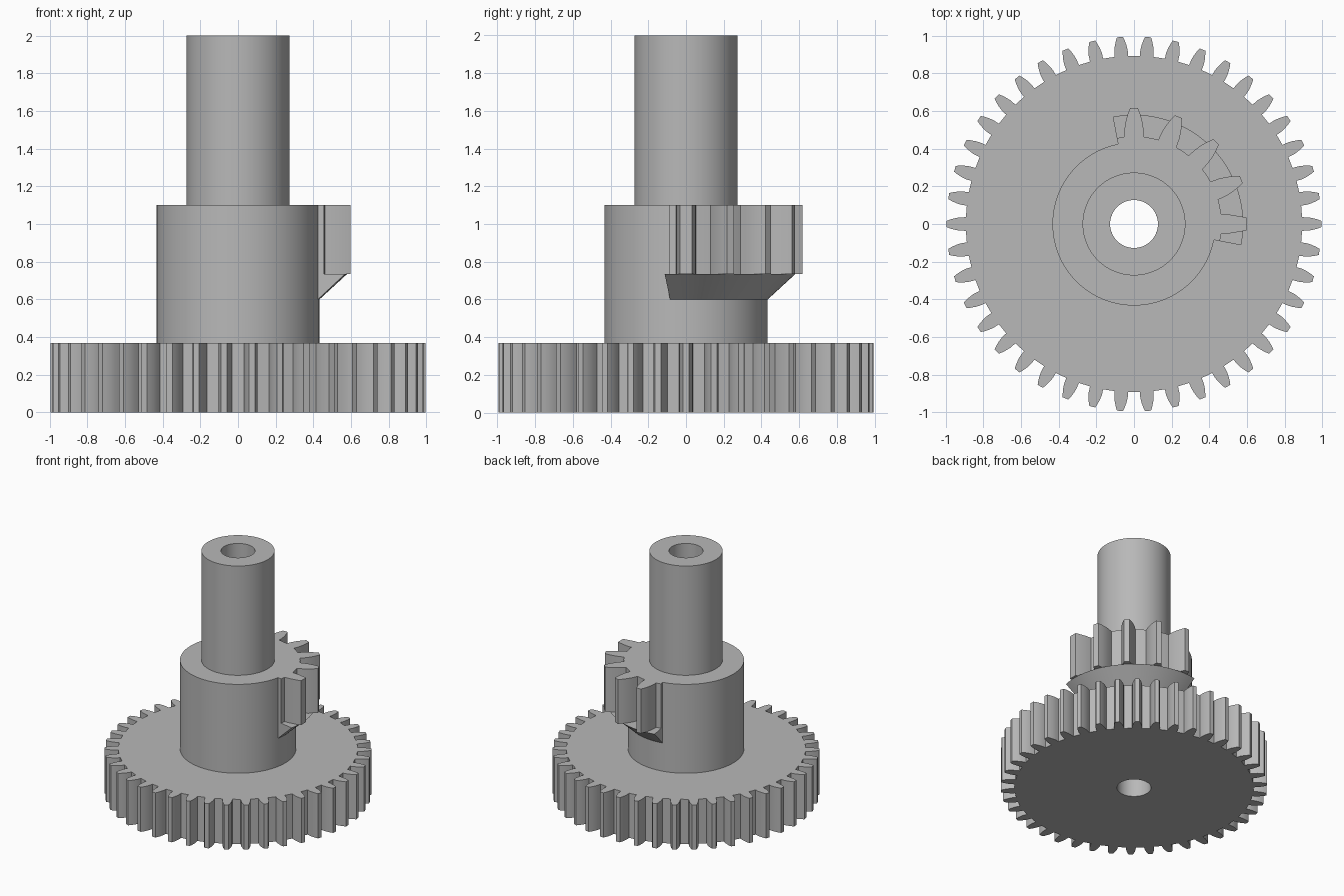
import bpy, bmesh
from math import sin, cos, tau, radians

if "Cube" in bpy.data.objects:
    bpy.data.objects.remove(bpy.data.objects["Cube"])

grey = bpy.data.materials.new("plain grey")
grey.use_nodes = True
grey.diffuse_color = (0.48, 0.48, 0.48, 1)
grey.node_tree.nodes["Principled BSDF"].inputs["Base Color"].default_value = (0.48, 0.48, 0.48, 1)


def sweep(name, sections, closed):
    """Join (angle, [(radius, z), ...]) sections around the z axis into a solid."""
    bm = bmesh.new()
    loops = [[bm.verts.new((r * cos(a), r * sin(a), z)) for r, z in pts] for a, pts in sections]
    pairs = list(zip(loops, loops[1:]))
    if closed:
        pairs.append((loops[-1], loops[0]))
    else:
        bm.faces.new(loops[0])
        bm.faces.new(loops[-1])
    n = len(loops[0])
    for a, b in pairs:
        for i in range(n):
            j = (i + 1) % n
            bm.faces.new((a[i], a[j], b[j], b[i]))
    bmesh.ops.recalc_face_normals(bm, faces=bm.faces)
    mesh = bpy.data.meshes.new(name)
    bm.to_mesh(mesh)
    bm.free()
    mesh.materials.append(grey)
    obj = bpy.data.objects.new(name, mesh)
    bpy.context.collection.objects.link(obj)
    bpy.ops.object.select_all(action="DESELECT")
    obj.select_set(True)
    bpy.context.view_layer.objects.active = obj
    bpy.ops.object.shade_smooth_by_angle(angle=radians(28))
    return obj


def tooth(centre, flank):
    """Outline of one tooth as (angle, radius), from (radius, half width) pairs."""
    rise = [(centre - w / r, r) for r, w in flank]
    fall = [(centre + w / r, r) for r, w in reversed(flank)]
    return rise + fall


def prism(name, outline, inner, z0, z1, closed):
    return sweep(name, [(a, [(inner, z0), (r, z0), (r, z1), (inner, z1)])
                        for a, r in outline], closed)


BORE, COLLAR = 0.127, 0.433
GEAR_TOP, STEP = 0.368, 1.1

# Large gear with the bore through it
flank = [(0.893, 0.036), (0.925, 0.0355), (0.95, 0.031), (0.975, 0.024), (0.995, 0.016)]
outline = [p for i in range(42) for p in tooth(i * tau / 42, flank)]
prism("large_gear", outline, BORE, 0, GEAR_TOP, True)

# Stepped hub: collar and hollow shaft
profile = [(BORE, GEAR_TOP), (BORE, 2), (0.273, 2), (0.273, STEP), (COLLAR, STEP), (COLLAR, GEAR_TOP)]
sweep("hub_and_shaft", [(i * tau / 96, profile) for i in range(96)], True)

# Partial gear of five teeth on the collar; the first tooth is shortened
pitch, root = tau / 16, 0.465
full = [(root, 0.052), (0.51, 0.05), (0.55, 0.043), (0.585, 0.033), (0.617, 0.02)]
short = full[:3] + [(0.58, 0.038), (0.598, 0.033)]
outline = [(-pitch / 2, root)]
for i in range(5):
    outline += tooth(i * pitch, full if i else short)
    outline.append(((i + 0.5) * pitch, root))
prism("partial_gear", outline, 0.42, 0.735, STEP, False)

# Conical support below the partial gear
support = [(0.42, 0.588), (COLLAR, 0.6), (0.58, 0.735), (0.42, 0.735)]
sweep("tooth_support", [((i / 30 * 5 - 0.5) * pitch, support) for i in range(31)], False)
